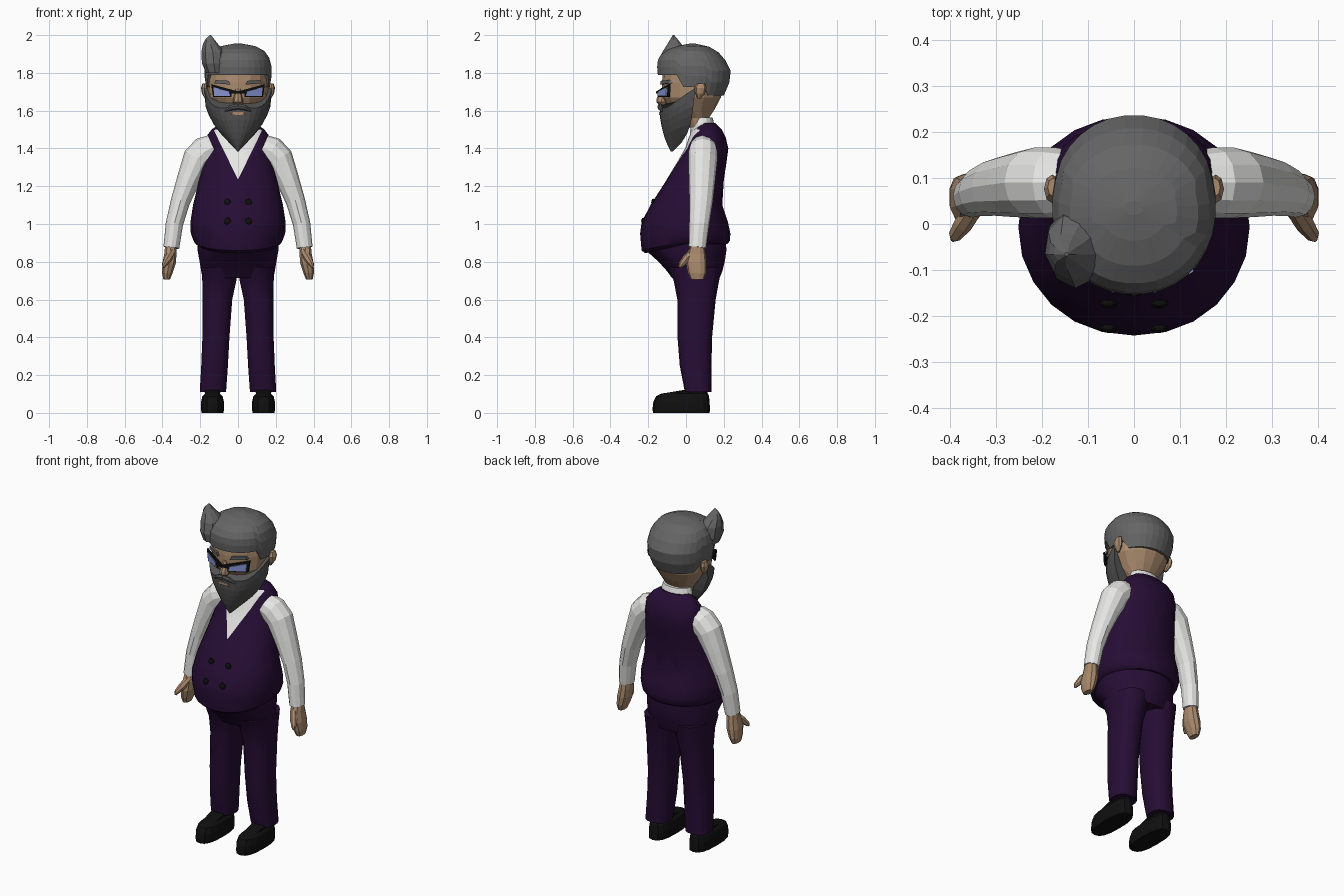
import bpy, bmesh, math
from mathutils import Vector


def colour(name, r, g, b):
    m = bpy.data.materials.new(name)
    m.diffuse_color = (r, g, b, 1)
    return m


VEST = colour("dark_purple", 0.019, 0.004, 0.034)
WHITE = colour("shirt_white", 0.82, 0.82, 0.81)
SKIN = colour("skin", 0.40, 0.255, 0.155)
HAIR = colour("hair_grey", 0.13, 0.13, 0.13)
BEARD = colour("beard_grey", 0.085, 0.085, 0.085)
BLACK = colour("black", 0.005, 0.005, 0.005)
LENS = colour("lens_blue", 0.25, 0.30, 0.66)


def finish(name, bm, mats, mirror=False, smooth=None):
    bmesh.ops.recalc_face_normals(bm, faces=bm.faces)
    me = bpy.data.meshes.new(name)
    bm.to_mesh(me)
    bm.free()
    for m in mats:
        me.materials.append(m)
    ob = bpy.data.objects.new(name, me)
    bpy.context.collection.objects.link(ob)
    if smooth:
        bpy.ops.object.select_all(action='DESELECT')
        ob.select_set(True)
        bpy.context.view_layer.objects.active = ob
        bpy.ops.object.shade_smooth_by_angle(angle=math.radians(smooth))
    if mirror:
        ob.modifiers.new("Mirror", 'MIRROR').use_mirror_merge = False
    return ob


def skin_rows(rows):
    """Bridge rows of points into a closed, capped surface."""
    bm = bmesh.new()
    vs = [[bm.verts.new(p) for p in row] for row in rows]
    n = len(rows[0])
    for a, b in zip(vs, vs[1:]):
        for i in range(n):
            j = (i + 1) % n
            bm.faces.new((a[i], a[j], b[j], b[i]))
    bm.faces.new(vs[0])
    bm.faces.new(vs[-1])
    return bm


def power(v, p):
    return math.copysign(abs(v) ** p, v)


def ring(z, cx, rx, front, back, n, p=1.0, dip=0.0):
    """Horizontal oval; dip lowers its front."""
    cy, ry = (front + back) / 2, (back - front) / 2
    pts = []
    for i in range(n):
        a = 2 * math.pi * i / n
        c = math.cos(a)
        pts.append((cx + rx * power(math.sin(a), p), cy - ry * power(c, p), z - dip * max(0, c)))
    return pts


def loft(name, rings, mat, n=12, p=1.0, mirror=False, smooth=None):
    return finish(name, skin_rows([ring(*r, n, p) for r in rings]), [mat], mirror, smooth)


def tube(name, path, mat, n=10, mirror=False):
    """Bent tube along (x, y, z, radius, depth radius)."""
    rows = []
    for i, (x, y, z, r, d) in enumerate(path):
        a, b = path[max(i - 1, 0)], path[min(i + 1, len(path) - 1)]
        t = Vector(b[:3]) - Vector(a[:3])
        u = Vector((0, 1, 0)).cross(t).normalized()
        v = t.cross(u).normalized()
        c = Vector((x, y, z))
        rows.append([c + u * r * math.cos(k * 2 * math.pi / n) + v * d * math.sin(k * 2 * math.pi / n)
                     for k in range(n)])
    return finish(name, skin_rows(rows), [mat], mirror)


def plate(name, pts, mat, depth=0.008, mirror=True):
    rows = [[(x, y + d, z) for x, y, z in pts] for d in (0, depth)]
    return finish(name, skin_rows(rows), [mat], mirror)


def lerp_table(table, z):
    for a, b in zip(table, table[1:]):
        if z <= b[0]:
            t = max(0, (z - a[0]) / (b[0] - a[0]))
            return [u + (v - u) * t for u, v in zip(a[1:], b[1:])]
    return list(table[-1][1:])


# Vest, with the shirt opening cut in as a V of white faces
vest_rings = [(0.895, 0.215, -0.215, 0.22), (0.91, 0.235, -0.235, 0.232), (0.95, 0.25, -0.243, 0.235),
              (1.01, 0.252, -0.235, 0.222), (1.1, 0.238, -0.188, 0.192), (1.23, 0.207, -0.105, 0.2),
              (1.33, 0.187, -0.045, 0.215), (1.40, 0.177, -0.005, 0.224), (1.46, 0.17, 0.015, 0.21),
              (1.50, 0.14, 0.035, 0.19), (1.535, 0.09, 0.06, 0.155)]
bm = skin_rows([ring(z, 0, rx, f, b, 24, 0.95, 0.05 if z < 0.93 else 0)
                for z, rx, f, b in vest_rings])
planes = [Vector((s * -0.235, 0, 0.115)).normalized() for s in (1, -1)]
apex = Vector((0, 0, 1.235))
for nrm in planes:
    bmesh.ops.bisect_plane(bm, geom=bm.verts[:] + bm.edges[:] + bm.faces[:], plane_co=apex, plane_no=nrm)
for f in bm.faces:
    c = f.calc_center_median()
    if c.y < 0.07 and all((c - apex).dot(nrm) > 0 for nrm in planes):
        f.material_index = 1
finish("vest", bm, [VEST, WHITE], smooth=35)
loft("shirt_collar", [(1.47, 0, 0.10, 0.02, 0.16), (1.53, 0, 0.095, 0.025, 0.15),
                      (1.565, 0, 0.085, 0.03, 0.14)], WHITE, 16)

# Four vest buttons
for zb, yb in ((1.115, -0.178), (1.015, -0.231)):
    bm = bmesh.new()
    bmesh.ops.create_uvsphere(bm, u_segments=10, v_segments=6, radius=0.019)
    for v in bm.verts:
        v.co = (v.co.x + 0.056, v.co.y * 0.6 + yb + 0.005, v.co.z + zb)
    finish("vest_buttons", bm, [BLACK], True)

# Trousers
loft("trouser_hips", [(0.93, 0, 0.215, -0.2, 0.21), (0.86, 0, 0.214, -0.212, 0.214),
                      (0.80, 0, 0.203, -0.145, 0.205), (0.75, 0, 0.195, -0.1, 0.192),
                      (0.715, 0, 0.188, -0.075, 0.178)], VEST, 20, smooth=35)
loft("trouser_leg", [(0.77, 0.1, 0.095, -0.1, 0.19), (0.70, 0.099, 0.092, -0.065, 0.175),
                     (0.6, 0.109, 0.08, -0.046, 0.157), (0.4, 0.117, 0.073, -0.045, 0.138),
                     (0.25, 0.124, 0.072, -0.033, 0.135), (0.11, 0.133, 0.071, -0.006, 0.135)],
     VEST, 14, 0.8, True, 35)

# Shoes
loft("shoe", [(0, 0.135, 0.058, -0.175, 0.125), (0.02, 0.135, 0.061, -0.177, 0.127),
              (0.055, 0.135, 0.061, -0.174, 0.125), (0.088, 0.135, 0.054, -0.158, 0.122),
              (0.102, 0.135, 0.04, -0.13, 0.115), (0.125, 0.135, 0.045, 0.01, 0.11)],
     BLACK, 16, 0.75, True)

# Arms and hands
tube("sleeve", [(0.13, 0.09, 1.405, 0.07, 0.07), (0.175, 0.09, 1.385, 0.08, 0.077),
                (0.215, 0.09, 1.345, 0.078, 0.077), (0.262, 0.085, 1.235, 0.062, 0.07),
                (0.305, 0.08, 1.12, 0.051, 0.062), (0.337, 0.07, 1.0, 0.046, 0.053),
                (0.353, 0.06, 0.875, 0.042, 0.046)], WHITE, 12, True)
loft("hand", [(0.89, 0.355, 0.032, 0.025, 0.097), (0.84, 0.358, 0.034, 0.008, 0.105),
              (0.79, 0.365, 0.037, 0.0, 0.11), (0.74, 0.374, 0.029, 0.01, 0.108),
              (0.705, 0.378, 0.018, 0.025, 0.095)], SKIN, 10, 0.85, True)
tube("thumb", [(0.345, 0.04, 0.86, 0.02, 0.02), (0.372, 0.0, 0.815, 0.021, 0.021),
               (0.39, -0.025, 0.785, 0.014, 0.016), (0.394, -0.034, 0.77, 0.006, 0.006)], SKIN, 7, True)

# Head, ears and nose
loft("head", [(1.51, 0, 0.078, 0.02, 0.115), (1.56, 0, 0.085, 0.0, 0.12), (1.61, 0, 0.12, -0.09, 0.153),
              (1.67, 0, 0.157, -0.125, 0.185), (1.75, 0, 0.163, -0.127, 0.2),
              (1.83, 0, 0.155, -0.12, 0.2)], SKIN, 16, 0.92)
loft("ear", [(1.665, 0.168, 0.008, 0.06, 0.075), (1.69, 0.175, 0.016, 0.05, 0.1),
             (1.72, 0.178, 0.018, 0.045, 0.108), (1.745, 0.176, 0.012, 0.06, 0.1)], SKIN, 8, 1, True)
loft("nose", [(1.63, 0, 0.015, -0.14, -0.1), (1.645, 0, 0.028, -0.157, -0.1),
              (1.66, 0, 0.025, -0.157, -0.1), (1.72, 0, 0.013, -0.132, -0.1)], SKIN, 8)

# Hair cap: hem steps down from forehead to sideburn to nape
HAIR_SHAPE = [(1.66, -0.12, 0.192, 0.15), (1.74, -0.14, 0.228, 0.174), (1.80, -0.152, 0.243, 0.18),
              (1.86, -0.155, 0.215, 0.177), (1.91, -0.125, 0.172, 0.15), (1.94, -0.065, 0.12, 0.1),
              (1.955, 0.02, 0.05, 0.02)]
rows = []
N = 32
for k, t in enumerate((0, 0, 0.25, 0.48, 0.68, 0.83, 0.94, 1)):
    row = []
    for i in range(N):
        a = 2 * math.pi * (i + 0.5) / N
        y = 0.04 - 0.2 * math.cos(a)
        hem = 1.79 if y < -0.04 else 1.725 if y < 0.11 else 1.68
        z = hem + (1.955 - hem) * t
        f, b, rx = lerp_table(HAIR_SHAPE, z)
        s = 0.88 if k == 0 else 1
        row.append((rx * s * power(math.sin(a), 0.95),
                    (f + b) / 2 - (b - f) / 2 * s * power(math.cos(a), 0.95), z))
    rows.append(row)
finish("hair_cap", skin_rows(rows), [HAIR])
loft("hair_quiff", [(1.80, -0.12, 0.05, -0.13, 0.02), (1.85, -0.128, 0.064, -0.14, 0.04),
                    (1.91, -0.133, 0.062, -0.125, 0.02), (1.95, -0.145, 0.042, -0.1, -0.02),
                    (1.975, -0.149, 0.026, -0.085, -0.04), (2.0, -0.147, 0.004, -0.07, -0.062)], HAIR, 9)

# Beard: wraps the jaw, rises to the sideburns, tapers to a point
BEARD_SHAPE = [(1.385, -0.082, -0.07, 0.004), (1.44, -0.108, -0.015, 0.056), (1.50, -0.126, 0.018, 0.112),
               (1.56, -0.137, 0.03, 0.148), (1.62, -0.138, 0.038, 0.172), (1.72, -0.13, 0.05, 0.178)]
BEARD_TOP = [(0, 1.625), (0.35, 1.615), (0.7, 1.615), (1.05, 1.65), (1.58, 1.72)]
rows = []
for k in range(8):
    row = []
    for i in range(17):
        a = (i / 16 - 0.5) * math.pi
        z = 1.385 + (lerp_table(BEARD_TOP, abs(a))[0] - 1.385) * k / 7
        f, b, rx = lerp_table(BEARD_SHAPE, z)
        row.append((rx * power(math.sin(a), 0.92), b + (f - b) * power(max(math.cos(a), 0), 0.92), z))
    rows.append(row)
finish("beard", skin_rows(rows), [BEARD])
tube("moustache", [(0.0, -0.138, 1.622, 0.016, 0.014), (0.035, -0.137, 1.617, 0.015, 0.013),
                   (0.07, -0.122, 1.597, 0.006, 0.008)], BEARD, 7, True)
plate("mouth", [(-0.036, -0.143, 1.578), (0.036, -0.143, 1.578), (0.03, -0.143, 1.594),
                (-0.03, -0.143, 1.594)], SKIN, 0.009, False)

# Eyebrows and glasses
plate("eyebrow", [(0.04, -0.137, 1.738), (0.125, -0.095, 1.745), (0.12, -0.097, 1.762),
                  (0.05, -0.134, 1.758)], HAIR, 0.02)
plate("glasses_frame", [(0.034, -0.149, 1.672), (0.132, -0.097, 1.672), (0.142, -0.093, 1.74),
                        (0.0, -0.158, 1.702), (0.0, -0.158, 1.69), (0.034, -0.149, 1.69)], BLACK, 0.012)
plate("glasses_lens", [(0.042, -0.151, 1.678), (0.126, -0.106, 1.678), (0.13, -0.104, 1.724),
                       (0.046, -0.149, 1.703)], LENS, 0.006)
